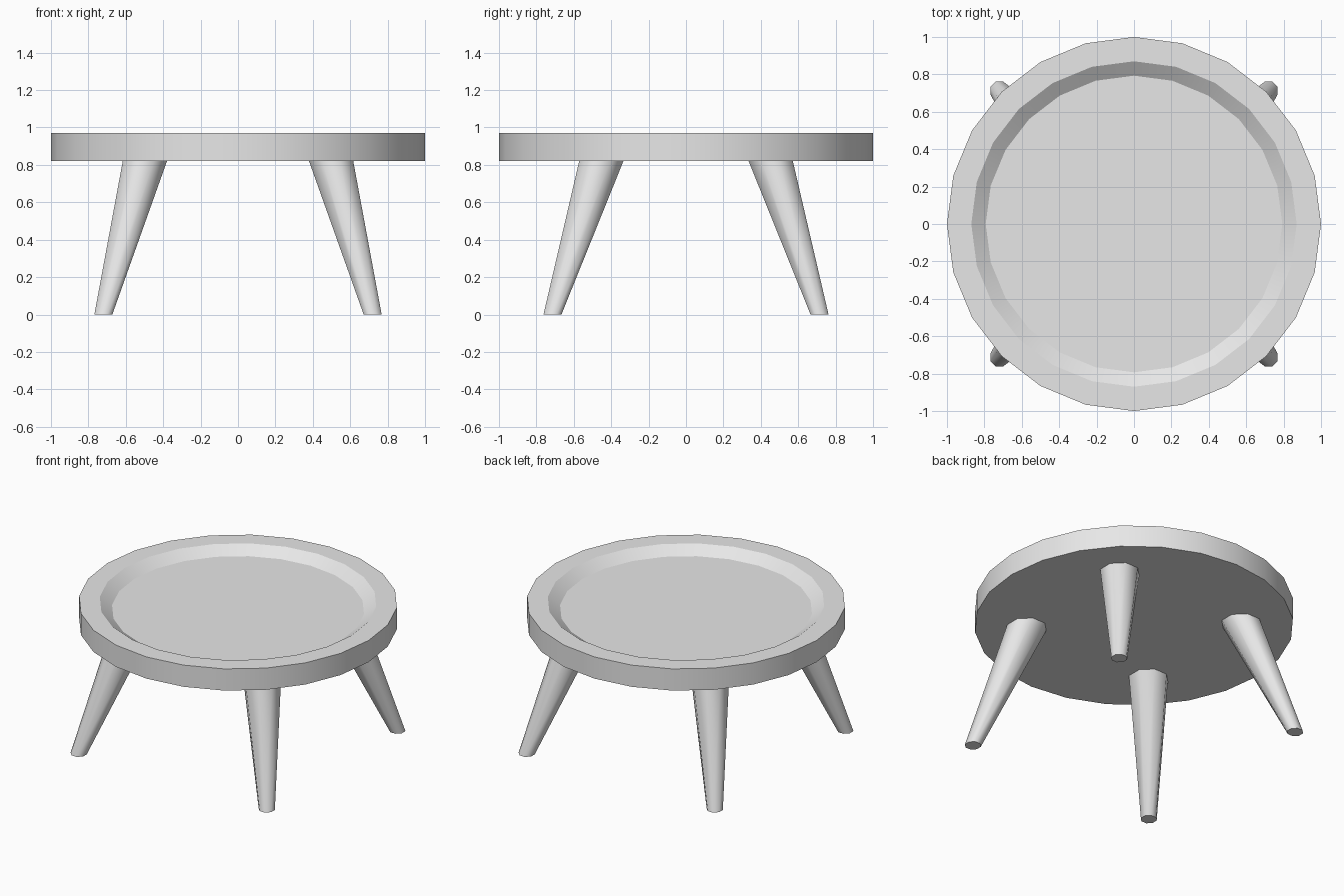
import bpy, bmesh, math
from mathutils import Vector

default_cube = bpy.data.objects.get("Cube")
if default_cube:
    bpy.data.objects.remove(default_cube, do_unlink=True)

grey = bpy.data.materials.new("plain grey")
grey.use_nodes = True
colour = (0.8, 0.8, 0.8, 1)
grey.diffuse_color = colour
grey.node_tree.nodes["Principled BSDF"].inputs["Base Color"].default_value = colour


def lofted(name, rings, sides, turn, sharp_angle):
    """Join stacked polygons, each (centre, radius), and cap both ends."""
    bm = bmesh.new()
    loops = []
    for centre, radius in rings:
        angles = [turn + math.tau * i / sides for i in range(sides)]
        loops.append([bm.verts.new(Vector(centre) + radius * Vector((math.cos(a), math.sin(a), 0)))
                      for a in angles])
    for low, high in zip(loops, loops[1:]):
        for i in range(sides):
            j = (i + 1) % sides
            bm.faces.new((low[i], low[j], high[j], high[i]))
    bm.faces.new(loops[0][::-1])
    bm.faces.new(loops[-1])
    bmesh.ops.recalc_face_normals(bm, faces=bm.faces)
    mesh = bpy.data.meshes.new(name)
    bm.to_mesh(mesh)
    bm.free()
    mesh.materials.append(grey)
    obj = bpy.data.objects.new(name, mesh)
    bpy.context.collection.objects.link(obj)
    bpy.ops.object.select_all(action="DESELECT")
    obj.select_set(True)
    bpy.context.view_layer.objects.active = obj
    bpy.ops.object.shade_smooth_by_angle(angle=math.radians(sharp_angle))
    return obj


# Round tray top: outer wall, flat rim, sloped recess and floor
underside, rim, floor = 0.82, 0.97, 0.917
profile = [(1.0, underside), (1.0, rim), (0.87, rim), (0.793, floor)]
lofted("tray_top", [((0, 0, z), r) for r, z in profile], 24, 0, 28)

# Four splayed, tapered legs with level feet
for side, x in (("left", 1), ("right", -1)):
    for end, y in (("front", -1), ("back", 1)):
        foot = ((x * 0.72, y * 0.714, 0), 0.052)
        head = ((x * 0.498, y * 0.453, underside), 0.128)
        lofted(f"{end}_{side}_leg", [foot, head], 8, math.pi / 8, 60)
